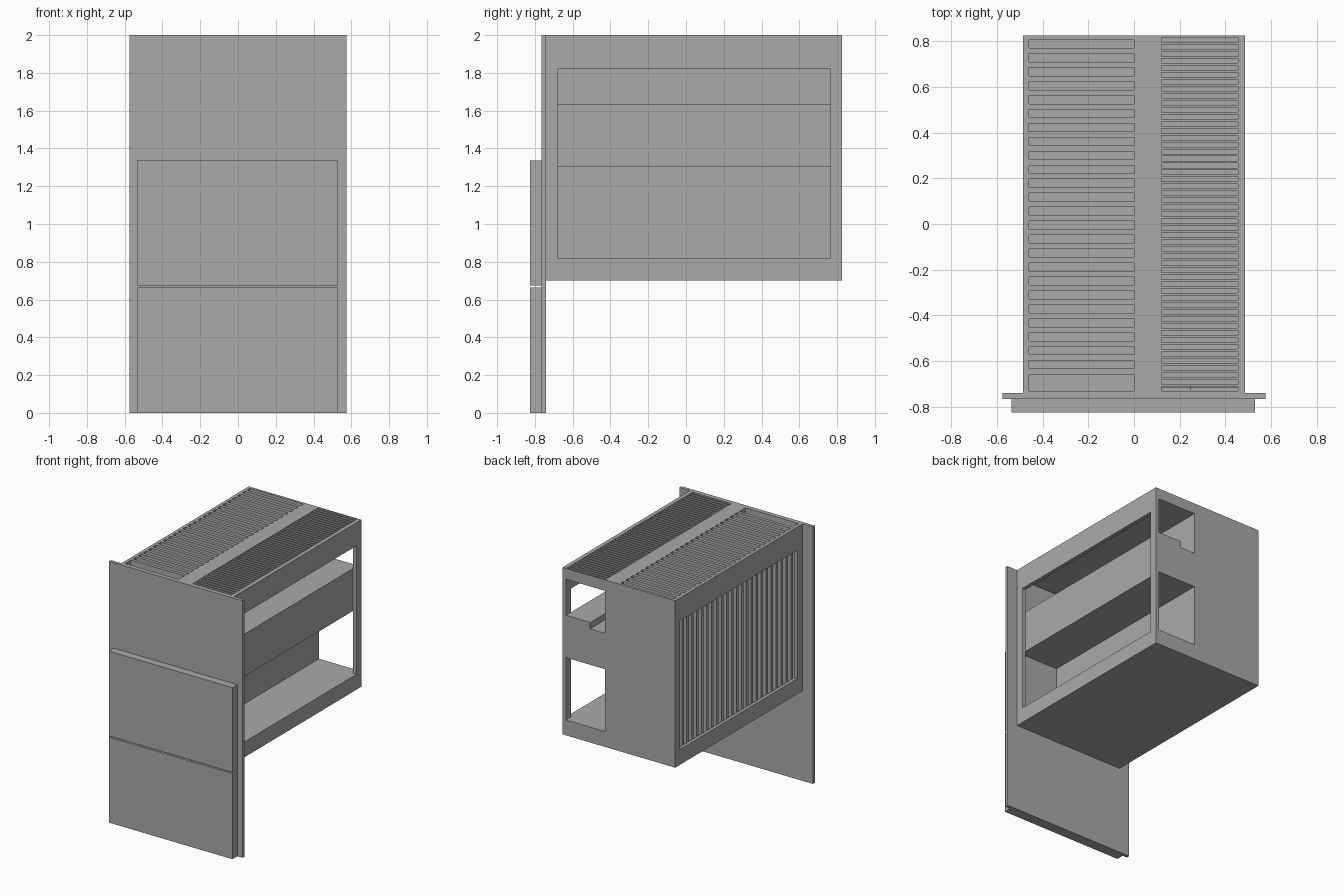
import bpy

default = bpy.data.objects.get("Cube")
if default:
    bpy.data.objects.remove(default, do_unlink=True)

GREY = (0.4, 0.4, 0.4, 1)
grey = bpy.data.materials.new("plain grey")
grey.use_nodes = True
grey.diffuse_color = GREY
grey.node_tree.nodes["Principled BSDF"].inputs["Base Color"].default_value = GREY


def box(name, xs, ys, zs):
    """Box spanning the given x, y and z ranges."""
    verts = [(x, y, z) for x in xs for y in ys for z in zs]
    faces = [(0, 1, 3, 2), (4, 6, 7, 5), (0, 4, 5, 1),
             (2, 3, 7, 6), (0, 2, 6, 4), (1, 5, 7, 3)]
    mesh = bpy.data.meshes.new(name)
    mesh.from_pydata(verts, [], faces)
    mesh.materials.append(grey)
    obj = bpy.data.objects.new(name, mesh)
    bpy.context.collection.objects.link(obj)
    return obj


def cut(target, xs, ys, zs):
    """Remove a box-shaped volume from the target."""
    cutter = box("cutter", xs, ys, zs)
    cutter.hide_render = True
    mod = target.modifiers.new("cut", 'BOOLEAN')
    mod.operation = 'DIFFERENCE'
    mod.solver = 'EXACT'
    mod.object = cutter
    bpy.context.view_layer.objects.active = target
    bpy.ops.object.modifier_apply(modifier=mod.name)
    bpy.data.objects.remove(cutter, do_unlink=True)


# Front plate with two raised panels
box("front_plate", (-0.575, 0.575), (-0.765, -0.74), (0, 2))
box("lower_panel", (-0.535, 0.53), (-0.825, -0.765), (0, 0.665))
box("upper_panel", (-0.535, 0.53), (-0.825, -0.765), (0.675, 1.335))

# Housing
housing = box("housing", (-0.485, 0.485), (-0.74, 0.825), (0.7, 2))
BAY = (0.12, 0.455)       # width of the open bay
BAY_Y = (-0.73, 0.9)      # open at the back
SIDE_Y = (-0.68, 0.765)   # side windows
SIDE_Z = (0.82, 1.82)

# Open bay: lower room, upper room and the stepped channel beside its shelf
cut(housing, BAY, BAY_Y, (0.82, 1.305))
cut(housing, BAY, BAY_Y, (1.635, 1.915))
cut(housing, (0.12, 0.247), BAY_Y, (1.585, 1.7))

# Side window of the bay, leaving the shelf in place
cut(housing, (0.455, 0.6), SIDE_Y, SIDE_Z)

# Closed bay for the fins, with its side window
cut(housing, (-0.46, 0), (-0.73, 0.805), (0.76, 2.1))
cut(housing, (-0.6, -0.44), SIDE_Y, SIDE_Z)

# Well under the fine grille, with a gap through to the bay at its front
cut(housing, BAY, (-0.73, 0.815), (1.935, 2.1))
cut(housing, BAY, (-0.73, -0.715), (1.9, 1.95))

# Upright fins
for i in range(24):
    y = 0.745 - 0.061 * i
    box(f"fin_{i + 1}", (-0.46, 0), (y, y + 0.025), (0.76, 2))

# Fine grille bars
for i in range(50):
    y = 0.795 - 0.0305 * i
    box(f"grille_bar_{i + 1}", BAY, (y - 0.0105, y), (1.935, 2))
